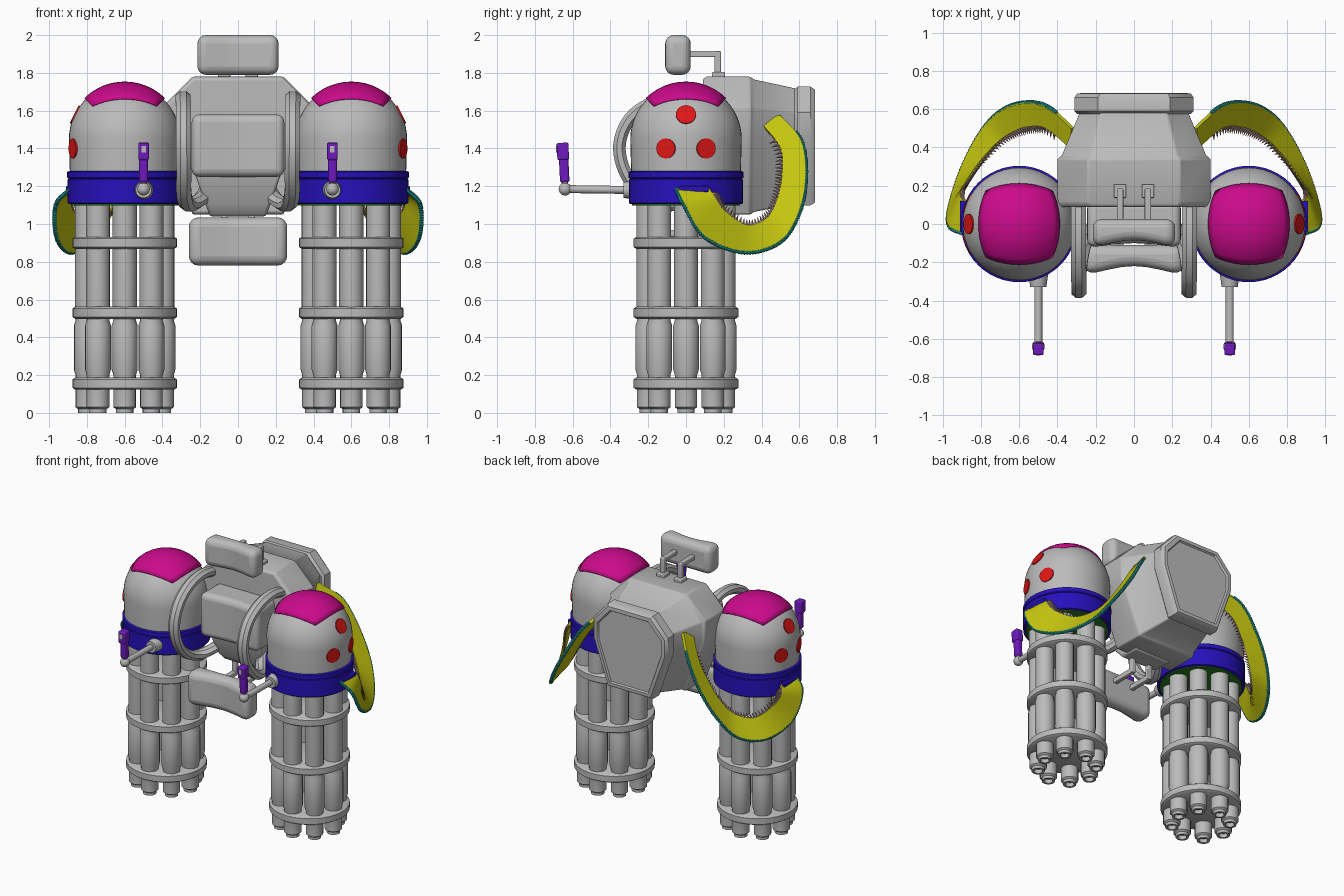
import bpy, bmesh, math
from mathutils import Vector, Matrix

if "Cube" in bpy.data.objects:
    bpy.data.objects.remove(bpy.data.objects["Cube"])

def material(name, rgb):
    m = bpy.data.materials.new(name)
    m.use_nodes = True
    m.diffuse_color = (*rgb, 1)
    m.node_tree.nodes["Principled BSDF"].inputs["Base Color"].default_value = (*rgb, 1)
    return m

GREY = material("grey_metal", (.5, .5, .5))
BLUE = material("blue_band", (.02, .005, .5))
PINK = material("magenta_cap", (.6, .003, .26))
RED = material("red_spot", (.75, .008, .008))
YELLOW = material("yellow_belt", (.56, .56, .005))
TEAL = material("teal_casing", (.02, .4, .38))
PURPLE = material("purple_grip", (.16, .01, .52))
GREEN = material("green_plate", (.02, .22, .01))
TIP = material("copper_tip", (.42, .27, .25))
made = []

def finish(name, bm, mat, bevel=0, segs=3):
    bmesh.ops.recalc_face_normals(bm, faces=bm.faces[:])
    me = bpy.data.meshes.new(name)
    bm.to_mesh(me)
    bm.free()
    me.materials.append(mat)
    ob = bpy.data.objects.new(name, me)
    bpy.context.collection.objects.link(ob)
    if bevel:
        b = ob.modifiers.new("bevel", 'BEVEL')
        b.width, b.segments, b.limit_method = bevel, segs, 'ANGLE'
    made.append(ob)
    return ob

def skin(bm, rings, caps=True):
    loops = [[bm.verts.new(p) for p in r] for r in rings]
    for a, b in zip(loops, loops[1:]):
        for i in range(len(a)):
            j = (i + 1) % len(a)
            bm.faces.new((a[i], a[j], b[j], b[i]))
    if caps:
        bm.faces.new(loops[0])
        bm.faces.new(loops[-1])

def loft(name, rings, mat, bevel=0, segs=3):
    bm = bmesh.new()
    skin(bm, rings)
    return finish(name, bm, mat, bevel, segs)

def lathe(name, profile, mat, x, y=0, n=32):
    ang = [2 * math.pi * i / n for i in range(n)]
    return loft(name, [[(x + r * math.cos(a), y + r * math.sin(a), z) for a in ang]
                       for r, z in profile], mat)

def rod(name, p, q, r, mat, r2=None, n=20):
    p, q = Vector(p), Vector(q)
    bm = bmesh.new()
    rot = (q - p).to_track_quat('Z', 'Y').to_matrix().to_4x4()
    bmesh.ops.create_cone(bm, cap_ends=True, segments=n, radius1=r, radius2=r if r2 is None else r2,
                          depth=(q - p).length, matrix=Matrix.Translation((p + q) / 2) @ rot)
    return finish(name, bm, mat)

def box(name, c, size, mat, bevel=0, tilt=0):
    bm = bmesh.new()
    bmesh.ops.create_cube(bm, size=1, matrix=Matrix.Translation(c)
                          @ Matrix.Rotation(tilt, 4, 'X') @ Matrix.Diagonal((*size, 1)))
    return finish(name, bm, mat, bevel)

def spline(pts, steps):
    # Catmull-Rom through the points
    P = [Vector(p) for p in pts]
    P = [2 * P[0] - P[1]] + P + [2 * P[-1] - P[-2]]
    out = []
    for a, b, c, d in zip(P, P[1:], P[2:], P[3:]):
        for k in range(steps):
            t = k / steps
            out.append(.5 * (2 * b + (c - a) * t + (2 * a - 5 * b + 4 * c - d) * t * t
                             + (3 * b - a - 3 * c + d) * t ** 3))
    return out + [P[-2]]

GX, R, DZ = .6, .295, 1.45     # gun centre, dome radius, dome centre height

def gun(s, side):
    x = s * GX
    # dome, band and underside plate
    arc = [(R * math.cos(a), DZ + R * math.sin(a)) for a in [math.radians(d) for d in range(0, 90, 6)]]
    lathe(side + "_dome", [(.29, 1.26)] + arc + [(.005, DZ + R)], GREY, x, n=48)
    lathe(side + "_band", [(.29, 1.105), (.302, 1.11), (.302, 1.235), (.297, 1.24), (.304, 1.245),
                           (.304, 1.275), (.296, 1.28)], BLUE, x, n=48)
    lathe(side + "_underside", [(.285, 1.098), (.285, 1.12)], GREEN, x)
    # curved square cap
    bm = bmesh.new()
    bmesh.ops.create_grid(bm, x_segments=12, y_segments=12, size=math.radians(44.5))
    for v in bm.verts:
        d = Vector((math.tan(v.co.x), math.tan(v.co.y), 1)).normalized()
        v.co = d * (R + .009) + Vector((x, 0, DZ))
    cap = finish(side + "_cap", bm, PINK)
    cap.modifiers.new("thickness", 'SOLIDIFY').thickness = .014
    # spots on the outer side
    for dy, z in ((0, 1.58), (-.107, 1.4), (.107, 1.4)):
        d = Vector((0, dy, max(z - DZ, 0)))
        d.x = s * math.sqrt(R * R - d.length_squared)
        c = Vector((x, 0, min(z, DZ))) + d
        n = d.normalized()
        rod(side + "_spot", c - n * .02, c + n * .003, .053, RED, n=28)
    # barrels and clamp discs
    prof = [(.03, .03), (.03, 0), (.046, 0), (.046, .02), (.06, .03), (.06, .2), (.069, .23),
            (.069, .46), (.06, .49), (.064, .53), (.064, 1.11)]
    for k in range(8):
        a = k * math.pi / 4
        lathe(side + "_barrel", prof, GREY, x + .2 * math.cos(a), .2 * math.sin(a), 18)
    for z in (.155, .53, .9):
        lathe(side + "_clamp_disc", [(.262, z - .032), (.277, z - .022), (.277, z + .022),
                                     (.262, z + .032)], GREY, x, n=40)

def grip(s, side):
    x = s * .5
    rod(side + "_grip_mount", (x, -.26, 1.18), (x, -.33, 1.18), .052, GREY, .042)
    rod(side + "_grip_arm", (x, -.3, 1.18), (x, -.64, 1.185), .021, GREY)
    bm = bmesh.new()
    bmesh.ops.create_uvsphere(bm, u_segments=18, v_segments=12, radius=.034,
                              matrix=Matrix.Translation((x, -.64, 1.185)))
    finish(side + "_grip_ball", bm, GREY)
    rod(side + "_grip_stem", (x, -.64, 1.19), (x, -.643, 1.24), .017, GREY)
    box(side + "_grip_handle", (x, -.645, 1.29), (.046, .05, .14), PURPLE, .012, .05)
    box(side + "_grip_head", (x, -.652, 1.385), (.056, .062, .09), PURPLE, .008, .05)
    box(side + "_grip_button", (x, -.683, 1.395), (.024, .008, .035), GREY)

def belt(s, side):
    outer = spline([(s * a, b, c) for a, b, c in (
        (.89, -.05, 1.185), (.965, -.01, 1.1), (.96, .1, .93), (.89, .31, .85), (.785, .5, .905),
        (.68, .6, 1.06), (.56, .635, 1.25), (.445, .61, 1.44), (.32, .5, 1.57))], 7)
    inner = spline([(s * a, b, c) for a, b, c in (
        (.88, .12, 1.185), (.9, .15, 1.14), (.88, .2, 1.07), (.8, .32, .99), (.7, .43, 1.03),
        (.62, .485, 1.13), (.54, .51, 1.26), (.45, .5, 1.4), (.32, .39, 1.54))], 7)
    rings, beads, tips = [], bmesh.new(), bmesh.new()
    for i, (o, q) in enumerate(zip(outer, inner)):
        j = min(i, len(outer) - 2)
        along = outer[j + 1] + inner[j + 1] - outer[j] - inner[j]
        across = (q - o).normalized()
        n = along.cross(across).normalized() * .011
        rings.append([o + n, q + n, q - n, o - n])
        for f in (0, .5):
            if i + f > len(outer) - 6:
                continue
            e, g = o.lerp(outer[i + 1], f), q.lerp(inner[i + 1], f)
            bmesh.ops.create_icosphere(beads, subdivisions=1, radius=.014, matrix=Matrix.Translation(e))
            if f == 0 and i > 3:
                m = Matrix.Translation(g + across * .018) @ across.to_track_quat('Z', 'Y').to_matrix().to_4x4()
                bmesh.ops.create_cone(tips, cap_ends=True, segments=8, radius1=.01, radius2=.001,
                                      depth=.045, matrix=m)
    loft(side + "_ammo_belt", rings, YELLOW)
    finish(side + "_belt_casings", beads, TEAL)
    finish(side + "_belt_tips", tips, TIP)
    box(side + "_belt_feed", (s * .895, .04, 1.185), (.03, .16, .03), BLUE, .005)

def guard(s, side):
    # C-shaped guard bar beside the seat, lower end turning inward
    path = spline([(s * a, b, c) for a, b, c in (
        (.29, .14, 1.64), (.29, -.02, 1.67), (.29, -.17, 1.645), (.288, -.295, 1.56), (.288, -.352, 1.42),
        (.287, -.32, 1.27), (.285, -.22, 1.15), (.26, -.1, 1.1), (.2, .0, 1.13), (.16, .08, 1.18))], 5)
    rings = []
    for i, p in enumerate(path):
        t = path[min(i + 1, len(path) - 1)] - path[max(i - 1, 0)]
        n = t.cross(Vector((1, 0, 0))).normalized()
        w = n.cross(t).normalized()
        rings.append([p + w * .043 * math.cos(a) + n * .036 * math.sin(a)
                      for a in [math.pi * (k + .5) / 4 for k in range(8)]])
    loft(side + "_guard_bar", rings, GREY)

for s, side in ((1, "left"), (-1, "right")):
    for part in (gun, grip, belt, guard):
        part(s, side)

# torso shell: eight-sided section scaled along y
SHAPE = [(.24, 1.78), (.40, 1.62), (.40, 1.46), (.24, 1.05)]
SHAPE += [(-a, z) for a, z in reversed(SHAPE)]

def section(y, kx, kz, drop=0):
    return [(a * kx, y, 1.4 + (z - 1.4) * kz - drop) for a, z in SHAPE]

loft("torso", [section(.09, .97, .97), section(.11, 1, 1), section(.34, 1, 1), section(.36, .94, .96),
               section(.59, .7, .83)], GREY, .008, 2)
loft("back_plate", [section(.575, .74, .82), section(.59, .78, .86), section(.66, .78, .86),
                    section(.682, .74, .82), section(.684, .67, .75), section(.672, .65, .73)], GREY)

# padded seat parts, hollowed toward the middle
def pad(name, half, y0, y1, z0, z1, dent, bevel):
    rings = []
    for k in range(-4, 5):
        u = k / 4
        f = y0 + dent * (1 - u * u) ** 2
        rings.append([(half * u, f, z0), (half * u, y1, z0), (half * u, y1, z1), (half * u, f, z1)])
    loft(name, rings, GREY, bevel, 4)

pad("headrest", .215, -.115, .025, 1.79, 2, .03, .045)
pad("seat_cushion", .26, -.26, -.11, .78, 1.035, .04, .05)
pad("chest_cushion", .245, -.12, .12, 1.25, 1.58, .02, .04)
loft("seat_spine", [[(a, y, z) for a, y in ((-w, f), (w, f), (w, .2), (-w, .2))]
                    for z, w, f in ((1.04, .15, .05), (1.1, .17, .0), (1.27, .23, -.04))], GREY, .015)

# paired brackets for headrest and seat cushion
for s, side in ((1, "left"), (-1, "right")):
    x = s * .073
    box(side + "_headrest_arm", (x, .09, 1.9), (.034, .15, .034), GREY, .006)
    box(side + "_headrest_post", (x, .168, 1.845), (.034, .034, .14), GREY, .006)
    box(side + "_headrest_foot", (x, .172, 1.79), (.065, .07, .03), GREY, .006)
    box(side + "_seat_arm", (x, -.03, .95), (.036, .2, .036), GREY, .006)
    box(side + "_seat_post", (x, .07, 1.02), (.036, .036, .17), GREY, .006)

# smooth curved surfaces, keep hard edges
bpy.ops.object.select_all(action='DESELECT')
for ob in made:
    ob.select_set(True)
bpy.context.view_layer.objects.active = made[0]
bpy.ops.object.shade_smooth_by_angle(angle=math.radians(35))
